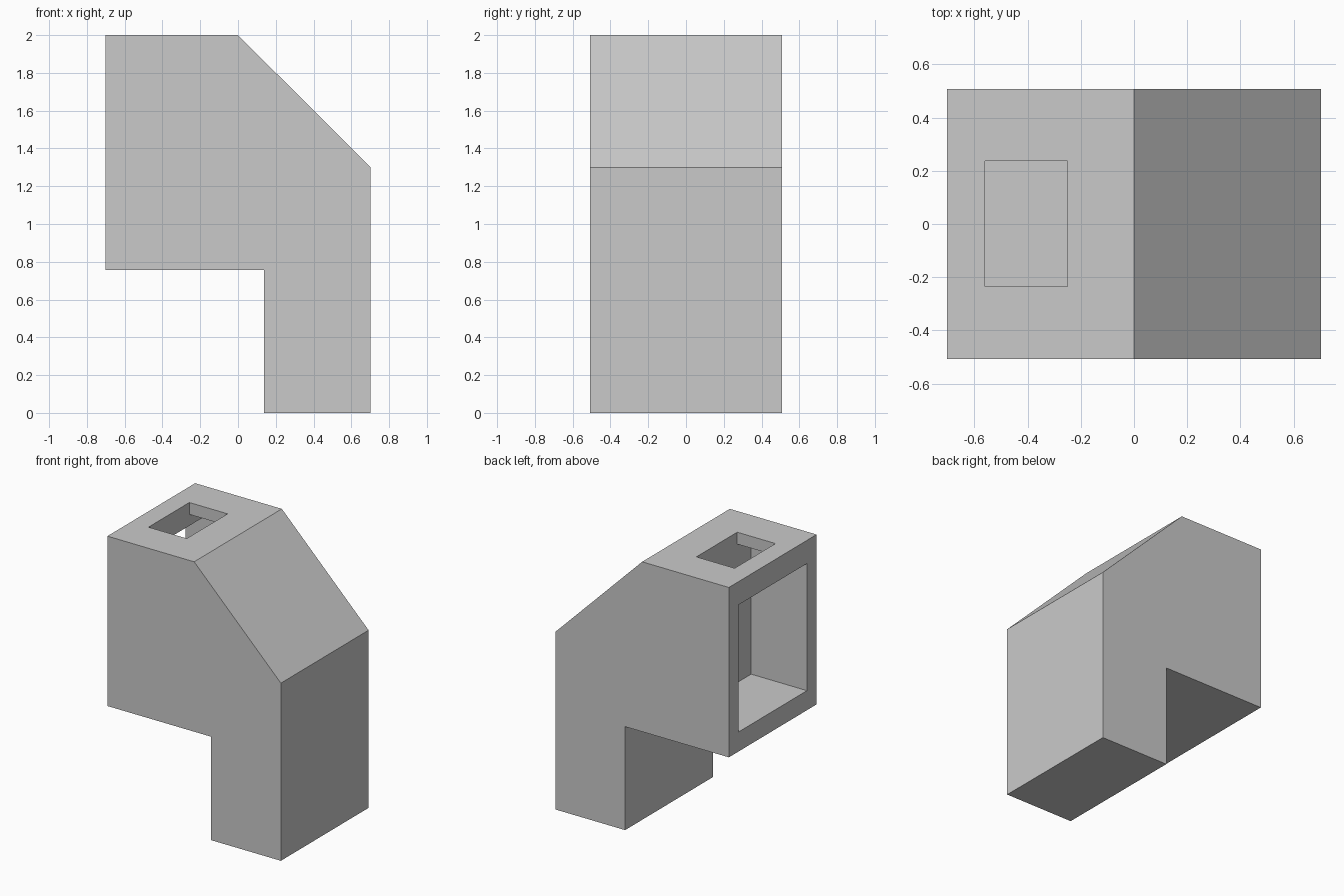
import bpy
import bmesh

cube = bpy.data.objects.get("Cube")
if cube:
    bpy.data.objects.remove(cube, do_unlink=True)

grey = bpy.data.materials.new("plain_grey")
grey.use_nodes = True
colour = (0.59, 0.59, 0.59, 1)
grey.diffuse_color = colour
grey.node_tree.nodes["Principled BSDF"].inputs["Base Color"].default_value = colour


def prism(name, profile, y0, y1):
    """Extrude an x-z profile from y0 to y1."""
    bm = bmesh.new()
    face = bm.faces.new([bm.verts.new((x, y0, z)) for x, z in profile])
    extruded = bmesh.ops.extrude_face_region(bm, geom=[face])["geom"]
    verts = [v for v in extruded if isinstance(v, bmesh.types.BMVert)]
    bmesh.ops.translate(bm, verts=verts, vec=(0, y1 - y0, 0))
    bmesh.ops.recalc_face_normals(bm, faces=bm.faces)
    mesh = bpy.data.meshes.new(name)
    bm.to_mesh(mesh)
    bm.free()
    mesh.materials.append(grey)
    obj = bpy.data.objects.new(name, mesh)
    bpy.context.collection.objects.link(obj)
    return obj


def cut(target, cutter):
    """Subtract the cutter and remove it."""
    cutter.hide_render = True
    mod = target.modifiers.new("cut", "BOOLEAN")
    mod.operation = "DIFFERENCE"
    mod.solver = "EXACT"
    mod.object = cutter
    bpy.context.view_layer.objects.active = target
    bpy.ops.object.modifier_apply(modifier=mod.name)
    bpy.data.objects.remove(cutter, do_unlink=True)


# Body: overhanging block on one leg, with a sloped shoulder
LEFT, LIP, BACK = -0.702, -0.56, -0.25
body = prism("body", [(LEFT, 0.757), (0.138, 0.757), (0.138, 0), (0.702, 0),
                      (0.702, 1.3), (0, 2), (LEFT, 2)], -0.507, 0.507)

# Side chamber: its ceiling rises behind the lintel of the opening
cut(body, prism("chamber_cutter", [(-0.9, 0.9), (BACK, 0.9), (BACK, 1.913),
                                   (LIP, 1.913), (LIP, 1.83), (-0.9, 1.83)],
                -0.396, 0.396))

# Hatch through the roof into the chamber
cut(body, prism("hatch_cutter", [(LIP, 1.88), (BACK, 1.88), (BACK, 2.1), (LIP, 2.1)],
                -0.235, 0.237))
